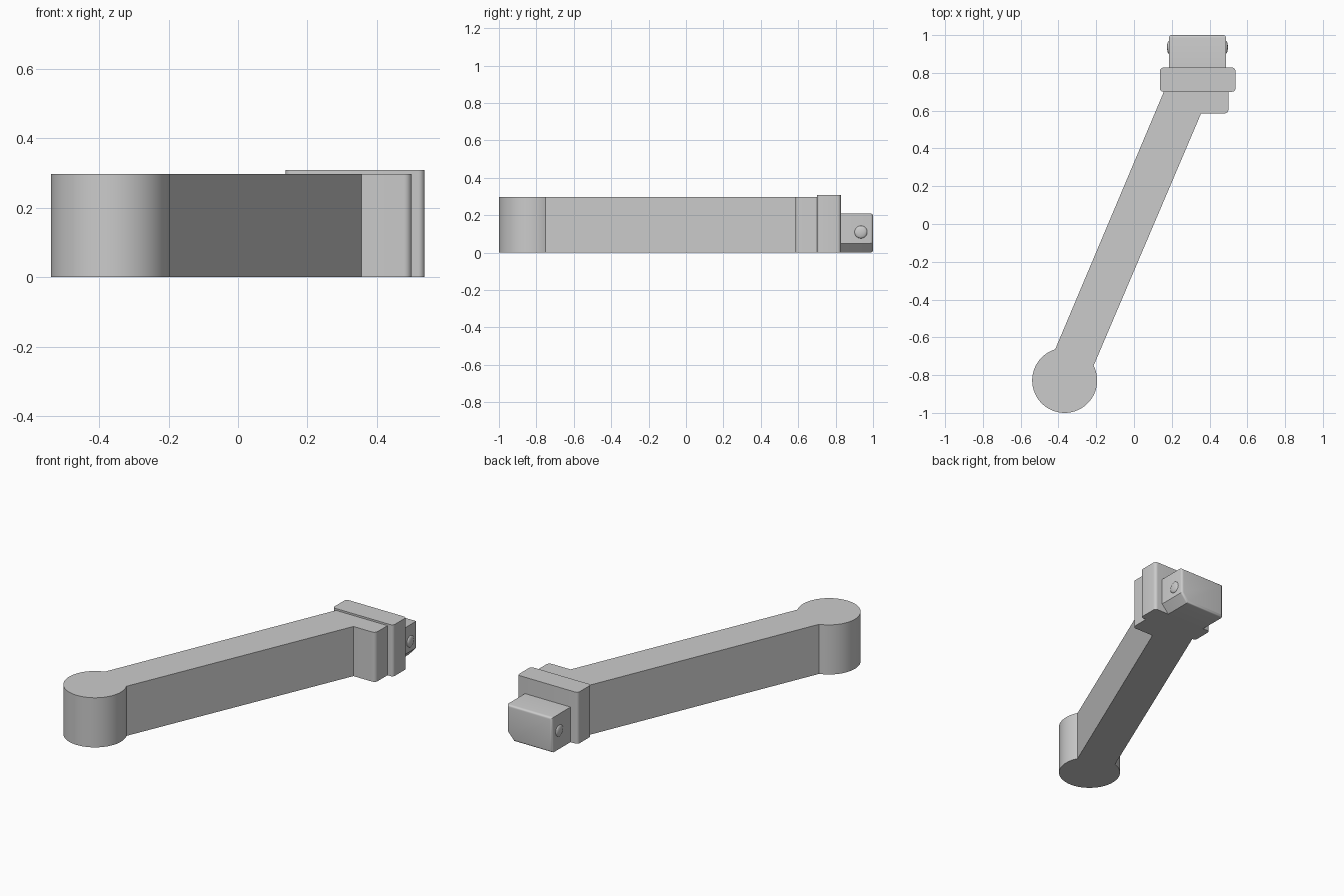
import bpy, bmesh, math
from mathutils import Vector

cube = bpy.data.objects.get("Cube")
if cube:
    bpy.data.objects.remove(cube, do_unlink=True)

grey = bpy.data.materials.new("light grey")
grey.use_nodes = True
grey.diffuse_color = (0.6, 0.6, 0.6, 1)
grey.node_tree.nodes["Principled BSDF"].inputs["Base Color"].default_value = (0.6, 0.6, 0.6, 1)


def finish(name, bm):
    """Turn a bmesh into a smooth-by-angle object."""
    bmesh.ops.recalc_face_normals(bm, faces=bm.faces[:])
    mesh = bpy.data.meshes.new(name)
    bm.to_mesh(mesh)
    bm.free()
    mesh.materials.append(grey)
    obj = bpy.data.objects.new(name, mesh)
    bpy.context.collection.objects.link(obj)
    bpy.ops.object.select_all(action='DESELECT')
    obj.select_set(True)
    bpy.context.view_layer.objects.active = obj
    bpy.ops.object.shade_smooth_by_angle(angle=math.radians(32))
    return obj


def prism(points, depth):
    """Extrude a closed outline along a vector."""
    bm = bmesh.new()
    face = bm.faces.new([bm.verts.new(p) for p in points])
    new = bmesh.ops.extrude_face_region(bm, geom=[face])["geom"]
    bmesh.ops.translate(bm, vec=Vector(depth),
                        verts=[v for v in new if isinstance(v, bmesh.types.BMVert)])
    return bm


def arc(cx, cy, r, a0, a1, n):
    """Points of a flat arc, angles in degrees."""
    angles = [math.radians(a0 + (a1 - a0) * i / n) for i in range(n + 1)]
    return [(cx + r * math.cos(a), cy + r * math.sin(a), 0) for a in angles]


# Arm: round end, slanted bar and squared foot in one outline
outline = arc(-0.367, -0.828, 0.172, 107, 387, 56)
outline += [(0.355, 0.585, 0)]
outline += arc(0.478, 0.607, 0.022, 270, 360, 6)
outline += [(0.5, 0.70, 0), (0.158, 0.70, 0)]
finish("arm", prism(outline, (0, 0, 0.297)))

# Flange: plate with rounded upright edges
x0, x1, y0, y1, r = 0.137, 0.537, 0.70, 0.828, 0.018
corners = [(x1 - r, y1 - r), (x0 + r, y1 - r), (x0 + r, y0 + r), (x1 - r, y0 + r)]
outline = []
for i, (cx, cy) in enumerate(corners):
    outline += arc(cx, cy, r, 90 * i, 90 * i + 90, 5)
finish("flange", prism(outline, (0, 0, 0.308)))

# Plug: block with one lower corner cut off and a softened end
section = [(0.185, 0), (0.442, 0), (0.487, 0.05), (0.487, 0.21), (0.185, 0.21)]
bm = prism([(x, 0.82, z) for x, z in section], (0, 0.18, 0))
end_edges = [e for e in bm.edges if all(v.co.y > 0.99 for v in e.verts)]
bmesh.ops.bevel(bm, geom=end_edges, offset=0.014, segments=4, profile=0.5, affect='EDGES')
finish("plug", bm)

# Small locking bumps on both sides of the plug
for side, x in (("left", 0.487), ("right", 0.185)):
    bm = bmesh.new()
    bmesh.ops.create_uvsphere(bm, u_segments=16, v_segments=10, radius=1)
    bmesh.ops.scale(bm, vec=(0.010, 0.034, 0.034), verts=bm.verts[:])
    bmesh.ops.translate(bm, vec=(x, 0.935, 0.11), verts=bm.verts[:])
    finish(side + "_bump", bm)
